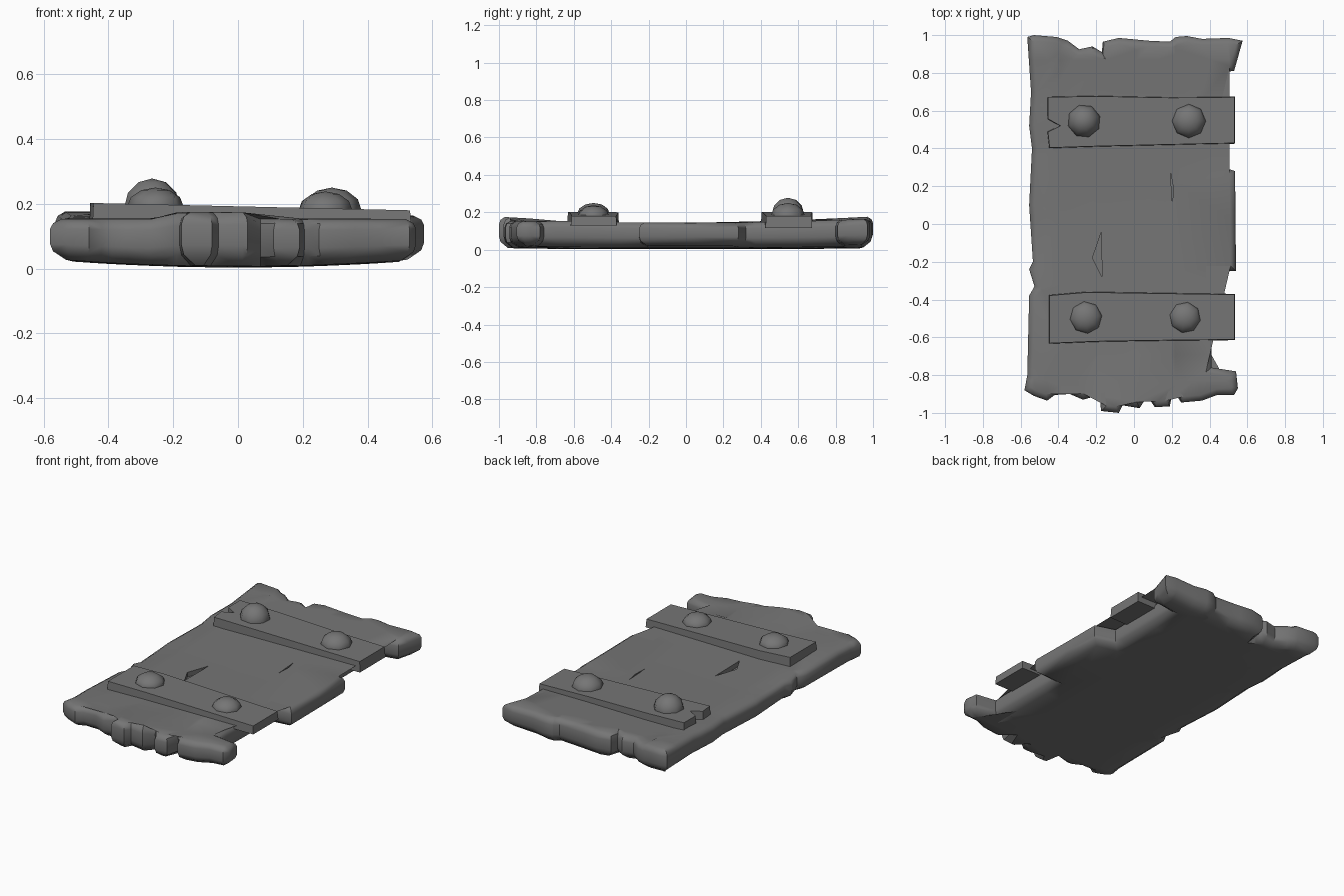
import bpy
import bmesh
import math
from mathutils import Vector

default_cube = bpy.data.objects.get("Cube")
if default_cube:
    bpy.data.objects.remove(default_cube, do_unlink=True)

grey = bpy.data.materials.new("weathered_grey")
grey.use_nodes = True
grey.diffuse_color = (0.18, 0.18, 0.18, 1)
grey.node_tree.nodes["Principled BSDF"].inputs["Base Color"].default_value = grey.diffuse_color


def make_object(name, bm):
    """Turn a bmesh into a named object with outward normals."""
    bmesh.ops.recalc_face_normals(bm, faces=bm.faces[:])
    mesh = bpy.data.meshes.new(name)
    bm.to_mesh(mesh)
    bm.free()
    mesh.materials.append(grey)
    obj = bpy.data.objects.new(name, mesh)
    bpy.context.collection.objects.link(obj)
    return obj


def smooth(obj, degrees):
    bpy.ops.object.select_all(action='DESELECT')
    obj.select_set(True)
    bpy.context.view_layer.objects.active = obj
    bpy.ops.object.shade_smooth_by_angle(angle=math.radians(degrees))


def shrink(outline, distance):
    """Move a counter-clockwise outline inward along its corner bisectors."""
    result = []
    for i, point in enumerate(outline):
        before = (point - outline[i - 1]).normalized()
        after = (outline[(i + 1) % len(outline)] - point).normalized()
        bisector = Vector((-before.y - after.y, before.x + after.x)).normalized()
        cosine = max(bisector.dot(Vector((-before.y, before.x))), 0.75)
        result.append(point + bisector * distance / cosine)
    return result


def loft(outline, levels):
    """Stack inset copies of an outline into a closed, triangulated solid."""
    points = [Vector(p) for p in outline]
    count = len(points)
    bm = bmesh.new()
    rings = [[bm.verts.new((p.x, p.y, z)) for p in shrink(points, inset)]
             for inset, z in levels]
    for low, high in zip(rings, rings[1:]):
        for i in range(count):
            j = (i + 1) % count
            bm.faces.new((low[i], low[j], high[j], high[i]))
    caps = [bm.faces.new(rings[0][::-1]), bm.faces.new(rings[-1])]
    bmesh.ops.triangulate(bm, faces=caps)
    return bm


# Worn plank outline, one list per side
front_edge = [(-.58, -.88), (-.53, -.91), (-.46, -.935), (-.42, -.905), (-.34, -.9),
              (-.27, -.93), (-.18, -.905), (-.175, -.99), (-.08, -1), (-.06, -.96),
              (.03, -.975), (.07, -.91), (.11, -.97), (.19, -.965), (.205, -.88),
              (.25, -.945), (.36, -.935), (.44, -.905), (.53, -.905)]
right_edge = [(.55, -.87), (.54, -.78), (.41, -.76), (.41, -.25), (.54, -.25),
              (.535, .28), (.41, .32), (.41, .8), (.53, .81)]
back_edge = [(.575, .97), (.5, .985), (.36, .98), (.28, .995), (.22, .99),
             (.19, .965), (.08, .97), (-.08, .985), (-.165, .965), (-.17, .91),
             (-.22, .94), (-.29, .925), (-.35, .97), (-.41, .99), (-.53, 1)]
left_edge = [(-.565, .99), (-.545, .7), (-.555, .52), (-.54, .4), (-.555, .1),
             (-.535, -.2), (-.555, -.24), (-.527, -.33), (-.555, -.38), (-.565, -.8)]


def weather(co):
    """Bow the underside and lift the ends and the left edge of the top."""
    top = min(max(co.z / 0.14, 0), 1)
    lift = 0.022 * co.y ** 2
    if co.y < -0.7:
        lift *= 1.5 if -0.19 < co.x < 0.06 else 0.5
    if co.x < -0.4 and co.y > 0:
        lift += 0.012 * co.y
    return top * lift + (1 - top) * (0.022 * (co.x / 0.55) ** 2 + 0.006 * co.y ** 4)


# Board: rounded slab, sliced so that it can bend
bm = loft(front_edge + right_edge + back_edge + left_edge,
          [(0.045, 0.003), (0.008, 0.03), (0, 0.055), (0, 0.11), (0.008, 0.13), (0.03, 0.144)])
cuts = [((0, y, 0), (0, 1, 0)) for y in (-.83, -.69, -.35, .03, .37, .63, .87)]
cuts += [((x, 0, 0), (1, 0, 0)) for x in (-.39, -.19, .013, .217)]
for place, normal in cuts:
    bmesh.ops.bisect_plane(bm, geom=bm.verts[:] + bm.edges[:] + bm.faces[:],
                           plane_co=place, plane_no=normal)
for vert in bm.verts:
    vert.co.z += weather(vert.co)
bmesh.ops.triangulate(bm, faces=bm.faces[:])
board = make_object("plank_board", bm)

# Splits in the top of the board
splits = [[(-.22, -.18), (-.17, -.28), (-.172, -.04)],
          [(.192, .28), (.204, .1), (.207, .2)]]
for outline in splits:
    cutter = make_object("split_cutter", loft(outline, [(0, 0.115), (0, 0.3)]))
    cutter.hide_render = True
    modifier = board.modifiers.new("split", 'BOOLEAN')
    modifier.operation = 'DIFFERENCE'
    modifier.solver = 'EXACT'
    modifier.object = cutter
    bpy.context.view_layer.objects.active = board
    bpy.ops.object.modifier_apply(modifier=modifier.name)
    bpy.data.objects.remove(cutter, do_unlink=True)
smooth(board, 40)

# Crossbars: flat battens that dip to the right and overhang the notches
back_bar = [(-.45, .4), (-.2, .408), (.1, .415), (.535, .425), (.535, .675),
            (.2, .672), (-.2, .68), (-.46, .675), (-.46, .555), (-.395, .52), (-.46, .49)]
front_bar = [(-.45, -.635), (-.2, -.625), (.1, -.62), (.535, -.615), (.535, -.37),
             (.2, -.365), (-.25, -.358), (-.45, -.375)]
for name, outline, base in (("back_crossbar", back_bar, 0.115),
                            ("front_crossbar", front_bar, 0.13)):
    bm = loft(outline, [(0, base), (0.004, 0.192)])
    for vert in bm.verts:
        if vert.co.z > 0.15:
            vert.co.z -= 0.023 * vert.co.x
    make_object(name, bm)

# Rivets: faceted domes, two per crossbar
rivets = [("back_left_rivet", .29, .545, .092, .25), ("back_right_rivet", -.265, .545, .09, .278),
          ("front_left_rivet", .27, -.495, .085, .238), ("front_right_rivet", -.255, -.495, .088, .25)]
for turn, (name, x, y, radius, peak) in enumerate(rivets):
    bm = bmesh.new()
    bmesh.ops.create_uvsphere(bm, u_segments=8, v_segments=6, radius=1)
    bmesh.ops.bisect_plane(bm, geom=bm.verts[:] + bm.edges[:] + bm.faces[:],
                           plane_co=(0, 0, -0.1), plane_no=(0, 0, 1), clear_inner=True)
    dome = make_object(name, bm)
    base = 0.185 - 0.023 * x
    dome.location = (x, y, base)
    dome.scale = (radius, radius, peak - base)
    dome.rotation_euler.z = turn * 0.3
    smooth(dome, 50)
